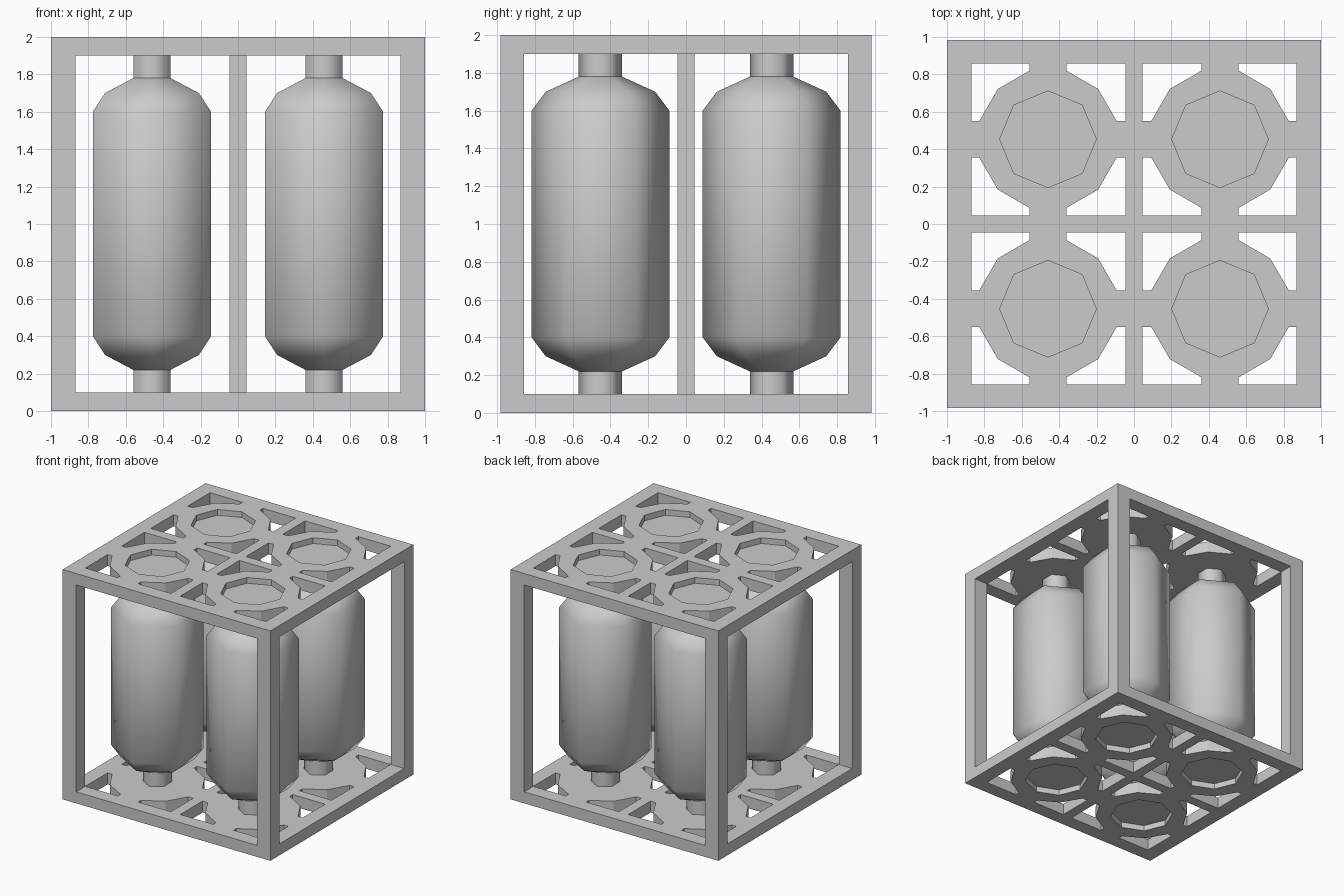
import bpy, bmesh
from math import cos, sin, pi, radians

if "Cube" in bpy.data.objects:
    bpy.data.objects.remove(bpy.data.objects["Cube"])

HX, HY = 1.0, 0.983          # half size of the frame
IX, IY = 0.87, 0.858         # inside of the rim
BAR = 0.045                  # half width of the centre cross and post
CX, CY = 0.46, 0.453         # tank centre in each quadrant
SIGNS = [(a, b) for a in (-1, 1) for b in (-1, 1)]


def finish(name, bm):
    bmesh.ops.recalc_face_normals(bm, faces=bm.faces[:])
    mesh = bpy.data.meshes.new(name)
    bm.to_mesh(mesh)
    bm.free()
    ob = bpy.data.objects.new(name, mesh)
    bpy.context.collection.objects.link(ob)
    return ob


def prism(bm, pts, z0, z1):
    rings = [[bm.verts.new((x, y, z)) for x, y in pts] for z in (z0, z1)]
    bm.faces.new(rings[0])
    bm.faces.new(rings[1])
    n = len(pts)
    for i in range(n):
        j = (i + 1) % n
        bm.faces.new((rings[0][i], rings[0][j], rings[1][j], rings[1][i]))


def rect(x0, x1, y0, y1):
    return [(x0, y0), (x1, y0), (x1, y1), (x0, y1)]


def activate(ob):
    bpy.ops.object.select_all(action='DESELECT')
    ob.select_set(True)
    bpy.context.view_layer.objects.active = ob


# End plate (top one modelled relative to mid height, mirrored to the bottom)
bm = bmesh.new()
prism(bm, rect(-HX, HX, -HY, HY), 0.9, 1.0)
plates = finish("end_plates", bm)

# Cutters: corner openings around each twelve-sided ring, and octagonal recesses
bm = bmesh.new()
R = 0.38
arc = [(R * cos(radians(a)), R * sin(radians(a))) for a in (15, 45, 75)]
for qx, qy in SIGNS:
    for sx, sy in SIGNS:
        ex = IX - CX if sx > 0 else CX - BAR
        ey = IY - CY if sy > 0 else CY - BAR
        pts = arc + [(arc[2][0], ey), (ex, ey), (ex, arc[0][1])]
        prism(bm, [(qx * (CX + sx * x), qy * (CY + sy * y)) for x, y in pts], 0.8, 1.1)
    prism(bm, [(qx * CX + 0.258 * cos(k * pi / 4), qy * CY + 0.258 * sin(k * pi / 4))
               for k in range(8)], 0.95, 1.1)
cutter = finish("plate_cutter", bm)
cutter.hide_render = True

plates.location.z = 1
cutter.location.z = 1
bpy.context.view_layer.update()
cut = plates.modifiers.new("cut", 'BOOLEAN')
cut.operation = 'DIFFERENCE'
cut.solver = 'EXACT'
cut.object = cutter
mir = plates.modifiers.new("mirror", 'MIRROR')
mir.use_axis = (False, False, True)
mir.use_clip = False
mir.use_mirror_merge = False
activate(plates)
bpy.ops.object.modifier_apply(modifier="cut")
bpy.ops.object.modifier_apply(modifier="mirror")
bpy.data.objects.remove(cutter)

# Corner posts
bm = bmesh.new()
for sx, sy in SIGNS:
    prism(bm, rect(*sorted((sx * IX, sx * HX)), *sorted((sy * IY, sy * HY))), 0.1, 1.9)
finish("corner_posts", bm)

# Centre post
bm = bmesh.new()
prism(bm, rect(-BAR, BAR, -BAR, BAR), 0.1, 1.9)
finish("centre_post", bm)

# Six-sided tanks with necks at both ends, smooth shaded
half = [(0.115, 0.1), (0.115, 0.22), (0.29, 0.30), (0.365, 0.40)]
profile = half + [(r, 2 - z) for r, z in reversed(half)]
for i, (sx, sy) in enumerate(SIGNS):
    bm = bmesh.new()
    rings = [[bm.verts.new((r * cos(pi / 2 + k * pi / 3), r * sin(pi / 2 + k * pi / 3), z))
              for k in range(6)] for r, z in profile]
    for a, b in zip(rings, rings[1:]):
        for k in range(6):
            j = (k + 1) % 6
            bm.faces.new((a[k], a[j], b[j], b[k]))
    bm.faces.new(rings[0])
    bm.faces.new(rings[-1])
    tank = finish(f"tank_{i + 1}", bm)
    tank.location = (sx * CX, sy * CY, 0)
    activate(tank)
    bpy.ops.object.shade_smooth_by_angle(angle=radians(61))
